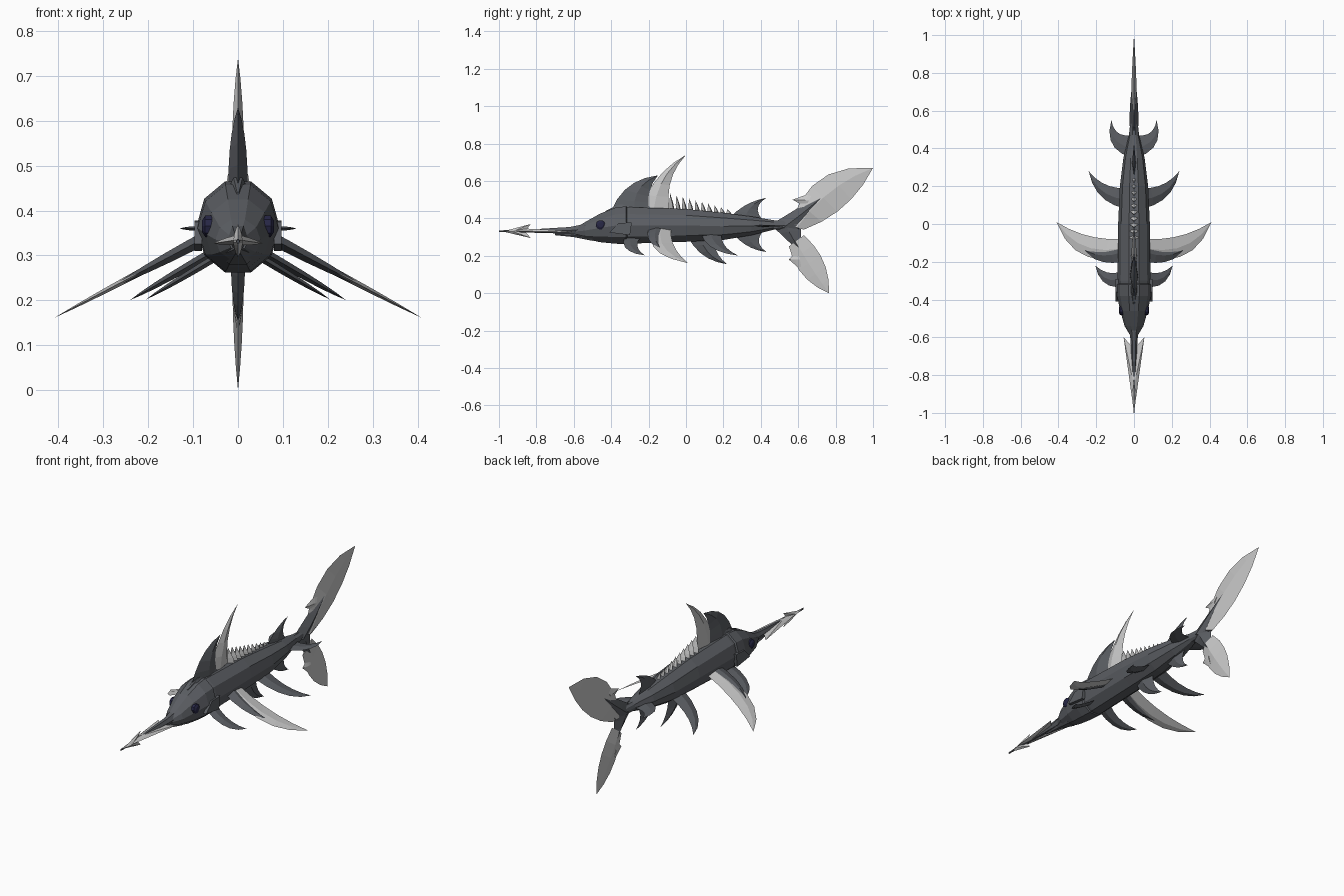
import bpy, bmesh, math
from mathutils import Vector

cube = bpy.data.objects.get("Cube")
if cube:
    bpy.data.objects.remove(cube, do_unlink=True)


def material(name, rgb):
    m = bpy.data.materials.new(name)
    m.use_nodes = True
    m.diffuse_color = (*rgb, 1)
    m.node_tree.nodes["Principled BSDF"].inputs["Base Color"].default_value = (*rgb, 1)
    return m


SKIN = material("slate grey skin", (0.105, 0.112, 0.125))
BLADE = material("pale grey blade", (0.58, 0.58, 0.58))
EYE = material("navy eye", (0.02, 0.02, 0.06))
SIDES = (("left", 1), ("right", -1))


def loft(name, rings, mat):
    """Skin a list of equal-length point rings and cap both ends."""
    bm = bmesh.new()
    rows = [[bm.verts.new(p) for p in ring] for ring in rings]
    count = len(rows[0])
    for a, b in zip(rows, rows[1:]):
        for i in range(count):
            j = (i + 1) % count
            bm.faces.new((a[i], a[j], b[j], b[i]))
    bm.faces.new(rows[0])
    bm.faces.new(rows[-1])
    bmesh.ops.remove_doubles(bm, verts=bm.verts, dist=0.0005)
    bmesh.ops.recalc_face_normals(bm, faces=bm.faces)
    mesh = bpy.data.meshes.new(name)
    bm.to_mesh(mesh)
    bm.free()
    mesh.materials.append(mat)
    ob = bpy.data.objects.new(name, mesh)
    bpy.context.collection.objects.link(ob)


def tube(name, stations, sides=10):
    """Loft polygon rings given as (y, half width, bottom, top)."""
    rings = []
    stretch = 1 / math.cos(math.pi / sides)
    for y, width, low, high in stations:
        middle, half = (low + high) / 2, (high - low) / 2 * stretch
        angles = [math.tau * (i + 0.5) / sides + math.pi / 2 for i in range(sides)]
        rings.append([(width * math.cos(a), y, middle + half * math.sin(a)) for a in angles])
    loft(name, rings, SKIN)


def edge(root, tip, bow, t):
    """Point on a curved fin edge; a positive bow bulges forward."""
    root, tip = Vector(root), Vector(tip)
    along = tip - root
    forward = Vector((-abs(along.y), along.x * math.copysign(1, along.y)))
    return root.lerp(tip, t) + forward * bow * 4 * t * (1 - t)


def fin(name, mat, front, back, tip, bows, thick, place, normal, steps=5):
    """Diamond-section fin, thinning from its root to its tip."""
    rings = []
    for i in range(steps + 1):
        t = i / steps
        lead = Vector(place(*edge(front, tip, bows[0], t)))
        trail = Vector(place(*edge(back, tip, bows[1], t)))
        middle, offset = lead.lerp(trail, 0.45), normal * thick * (1 - t * t)
        rings.append([lead, middle + offset, trail, middle - offset])
    loft(name, rings, mat)


def upright(name, mat, front, back, tip, bows=(0, 0), thick=0.01):
    """Fin on the centre plane, with points as (y, z)."""
    fin(name, mat, front, back, tip, bows, thick,
        lambda y, z: (0, y, z), Vector((1, 0, 0)))


def pair(name, mat, front, back, tip, bows=(0, 0), thick=0.01, height=0.36, fall=0.0):
    """Mirrored side fins, with points as (y, distance out), falling outward."""
    for side, s in SIDES:
        fin(side + "_" + name, mat, front, back, tip, bows, thick,
            lambda y, out: (s * out, y, height - fall * out),
            Vector((s * fall, 0, 1)).normalized())


# Body, head, jaw, bill and crest
tube("body", [(-0.36, 0.08, 0.27, 0.455), (-0.3, 0.087, 0.265, 0.46), (0, 0.084, 0.275, 0.45),
              (0.2, 0.075, 0.285, 0.43), (0.35, 0.056, 0.31, 0.41),
              (0.47, 0.027, 0.34, 0.39), (0.62, 0.01, 0.345, 0.385)])
tube("head", [(-0.59, 0.02, 0.31, 0.35), (-0.54, 0.05, 0.29, 0.38), (-0.46, 0.073, 0.273, 0.425),
              (-0.38, 0.09, 0.265, 0.457), (-0.32, 0.093, 0.262, 0.465), (-0.31, 0.08, 0.27, 0.45)])
tube("lower_jaw", [(-0.7, 0.003, 0.31, 0.32), (-0.6, 0.016, 0.3, 0.32), (-0.5, 0.04, 0.28, 0.32)], 6)
tube("bill", [(-1, 0.003, 0.327, 0.335), (-0.8, 0.01, 0.323, 0.343), (-0.62, 0.018, 0.318, 0.354),
              (-0.52, 0.03, 0.315, 0.375)], 6)
tube("crest", [(-0.43, 0.004, 0.42, 0.44), (-0.36, 0.02, 0.43, 0.474), (-0.28, 0.02, 0.43, 0.474),
               (-0.12, 0.01, 0.43, 0.46)], 6)

# Pale barbs along the bill
pair("bill_barb", BLADE, (-1, 0), (-0.66, 0), (-0.6, 0.055), height=0.335, fall=0.15)
for name, z in (("upper_bill_tooth", 0.37), ("lower_bill_tooth", 0.295)):
    upright(name, BLADE, (-0.98, 0.33), (-0.86, 0.33), (-0.83, z))

# Eyes and gill covers
for side, s in SIDES:
    turns = [math.tau * i / 10 for i in range(10)]
    loft(side + "_eye", [[(s * x, r * math.cos(a) - 0.457, r * math.sin(a) + 0.365) for a in turns]
                         for x, r in ((0.05, 0.026), (0.073, 0.025), (0.08, 0.014))], EYE)
    gill = ((-0.41, 0.325), (-0.36, 0.375), (-0.29, 0.378), (-0.3, 0.31))
    loft(side + "_gill_cover", [[(s * x, y, z) for y, z in gill] for x in (0.08, 0.097)], SKIN)

# Tall front fin: grey core over a swept pale blade
upright("front_fin_core", SKIN, (-0.4, 0.44), (-0.12, 0.45), (-0.15, 0.63), (0.15, 0.3), 0.022)
upright("front_fin_blade", BLADE, (-0.24, 0.45), (-0.09, 0.45), (0, 0.74), (0.1, 0.12), 0.015)

# Row of back spines, shrinking toward the tail
for i in range(10):
    size = 1 - 0.075 * i
    y, base = 0.034 * i - 0.075, 0.45 - 0.003 * i
    loft("back_spine_%d" % (i + 1),
         [[(0.03 * size * k * a, y + 0.014 * k * b - 0.01 * t, base + 0.085 * size * t)
           for a, b in ((1, 0.5), (0, 1), (-1, 0.5), (0, -1))]
          for t, k in ((-0.15, 1), (0.35, 0.75), (1, 0))], BLADE)

# Rear back fin and belly fins on the centre line
upright("rear_back_fin", SKIN, (0.24, 0.41), (0.41, 0.39), (0.43, 0.51), (0.08, 0.3))
upright("belly_fin", SKIN, (0.01, 0.3), (0.15, 0.3), (0.22, 0.155), (0.13, 0.13), 0.016)
upright("rear_belly_fin", SKIN, (0.25, 0.32), (0.42, 0.34), (0.43, 0.22), (0.1, 0.3))

# Paired fins
pair("chest_fin_core", SKIN, (-0.2, 0.06), (-0.09, 0.06), (-0.12, 0.29), (0.15, 0.1),
     0.014, 0.378, 0.53)
pair("chest_fin_blade", BLADE, (-0.17, 0.06), (-0.08, 0.06), (0.01, 0.41), (0.23, 0.08),
     0.009, 0.378, 0.53)
pair("front_belly_fin", SKIN, (-0.33, 0.04), (-0.24, 0.04), (-0.22, 0.205), (0.25, 0.18),
     0.008, 0.325, 0.6)
pair("middle_belly_fin", SKIN, (0.08, 0.04), (0.19, 0.04), (0.28, 0.24), (0.17, 0.13),
     0.01, 0.34, 0.58)
pair("tail_keel", SKIN, (0.35, 0.01), (0.47, 0.01), (0.55, 0.12), (0.25, 0.25), 0.006)

# Tail: grey cores over pale crescent blades with small leading barbs
upright("upper_tail_core", SKIN, (0.46, 0.37), (0.6, 0.33), (0.8, 0.58), (0, -0.04), 0.024)
upright("lower_tail_core", SKIN, (0.46, 0.36), (0.62, 0.38), (0.66, 0.17), (0, 0.1), 0.02)
upright("upper_tail_blade", BLADE, (0.56, 0.36), (0.63, 0.34), (1, 0.67), (0.21, -0.1), 0.016)
upright("lower_tail_blade", BLADE, (0.55, 0.25), (0.63, 0.31), (0.765, 0), (0.13, -0.12), 0.013)
upright("upper_tail_barb", BLADE, (0.64, 0.46), (0.68, 0.54), (0.57, 0.5))
upright("lower_tail_barb", BLADE, (0.6, 0.23), (0.62, 0.12), (0.55, 0.18))
